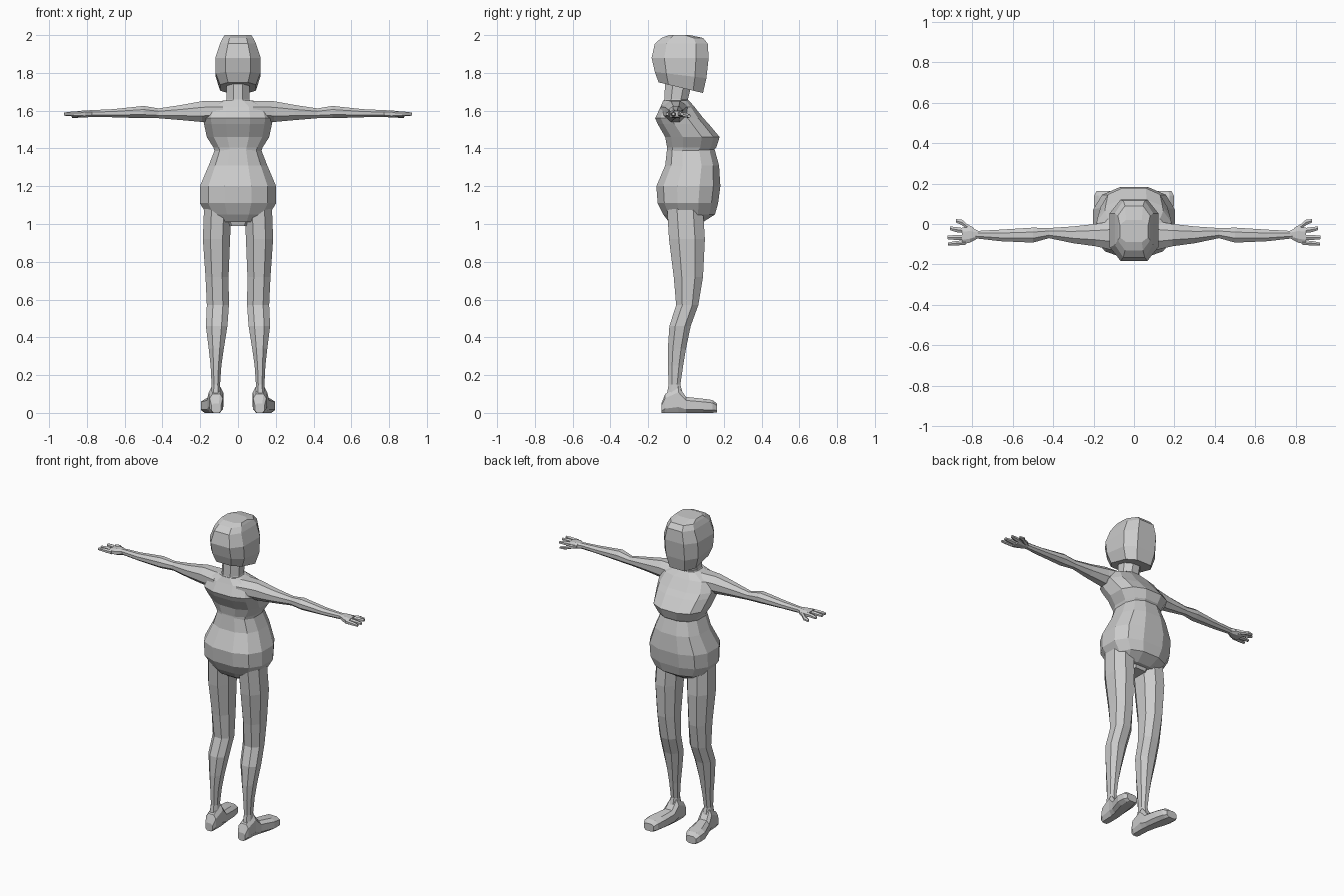
import bpy
import bmesh
import math

AXES = {"x": lambda t, u, v: (t, u, v),
        "y": lambda t, u, v: (u, t, v),
        "z": lambda t, u, v: (u, v, t)}


def loft(name, axis, rings, sides=8, power=2.0, mirror=False):
    """Skin faceted oval sections: (position, u min, u max, v min, v max, optional slope along v)."""
    shape = []
    for i in range(sides):
        a = 2 * math.pi * (i + 0.5) / sides
        shape.append([math.copysign(abs(f) ** (2 / power), f) for f in (math.cos(a), math.sin(a))])
    mu = max(s[0] for s in shape)
    mv = max(s[1] for s in shape)
    bm = bmesh.new()
    loops = []
    for t, u0, u1, v0, v1, *slope in rings:
        k = slope[0] if slope else 0
        loop = []
        for cu, cv in shape:
            u = (u0 + u1) / 2 + (u1 - u0) / 2 * cu / mu
            v = (v0 + v1) / 2 + (v1 - v0) / 2 * cv / mv
            loop.append(bm.verts.new(AXES[axis](t + k * v, u, v)))
        loops.append(loop)
    for a, b in zip(loops, loops[1:]):
        for i in range(sides):
            j = (i + 1) % sides
            bm.faces.new((a[i], a[j], b[j], b[i]))
    bm.faces.new(loops[0])
    bm.faces.new(loops[-1])
    bmesh.ops.recalc_face_normals(bm, faces=bm.faces)
    mesh = bpy.data.meshes.new(name)
    bm.to_mesh(mesh)
    bm.free()
    ob = bpy.data.objects.new(name, mesh)
    bpy.context.collection.objects.link(ob)
    if mirror:
        ob.modifiers.new("Mirror", "MIRROR")
    return ob


def sym(z, w, y0, y1, *slope):
    return (z, -w, w, y0, y1, *slope)


# Head with its cap of hair, lower edge sloping down to the chin
loft("head", "z", [
    sym(1.715, .095, -.145, .09, -.24),
    sym(1.785, .118, -.165, .108, -.12),
    sym(1.88, .12, -.182, .12),
    sym(1.955, .095, -.165, .115),
    sym(1.985, .08, -.13, .09),
    sym(2.0, .07, -.09, .02)], 8, 3.0)

# Neck
loft("neck", "z", [
    sym(1.60, .09, -.14, .04),
    sym(1.66, .06, -.115, .01),
    sym(1.76, .06, -.11, .035)], 8)

# Bodice, wide at the shoulders and jutting at the chest
loft("bodice", "z", [
    sym(1.38, .122, -.10, .135),
    sym(1.405, .13, -.10, .16),
    sym(1.46, .165, -.11, .178),
    sym(1.53, .18, -.15, .12),
    sym(1.56, .185, -.163, .092),
    sym(1.62, .165, -.135, .045),
    sym(1.655, .075, -.12, .015)], 12, 2.5)

# Skirt and belly
loft("skirt", "z", [
    sym(1.01, .13, -.09, .09),
    sym(1.05, .165, -.12, .153),
    sym(1.11, .202, -.15, .17),
    sym(1.20, .202, -.157, .182),
    sym(1.31, .155, -.11, .175),
    sym(1.40, .12, -.10, .15)], 12, 2.5)

# Crotch block between the legs
loft("pelvis", "z", [
    sym(.99, .06, -.06, .06),
    sym(1.06, .10, -.08, .08)], 8, 3.0)

# Legs
loft("leg", "z", [
    (.08, .09, .145, -.105, -.01),
    (.15, .095, .14, -.092, -.03),
    (.25, .088, .145, -.096, -.015),
    (.34, .075, .155, -.096, .0),
    (.46, .056, .17, -.088, .025),
    (.57, .048, .165, -.052, .065),
    (.72, .05, .172, -.065, .09),
    (.92, .042, .186, -.09, .1),
    (1.08, .035, .18, -.10, .09)], 8, 2.2, True)

# Feet, toes turned outwards
loft("foot", "y", [
    (-.13, .09, .14, .0, .05),
    (-.11, .08, .15, .0, .10),
    (-.04, .078, .155, .0, .14),
    (.0, .08, .165, .0, .085),
    (.09, .088, .197, .0, .075),
    (.14, .10, .197, .0, .068),
    (.163, .115, .185, .003, .05)], 8, 3.0, True)

# Arms
loft("arm", "x", [
    (.08, -.135, .02, 1.55, 1.65),
    (.19, -.11, .0, 1.54, 1.65),
    (.30, -.095, -.012, 1.55, 1.63),
    (.42, -.07, -.02, 1.56, 1.612),
    (.50, -.092, -.018, 1.56, 1.625),
    (.66, -.085, -.028, 1.565, 1.608),
    (.79, -.07, -.035, 1.568, 1.602)], 8, 2.0, True)

# Palm, thumb and fingers
loft("palm", "x", [
    (.77, -.07, -.034, 1.568, 1.602),
    (.81, -.092, -.015, 1.563, 1.602),
    (.85, -.10, -.018, 1.566, 1.597)], 8, 2.5, True)
loft("thumb", "x", [
    (.79, -.05, -.02, 1.57, 1.598),
    (.825, -.025, .0, 1.565, 1.59),
    (.85, -.006, .022, 1.562, 1.585),
    (.88, .008, .024, 1.562, 1.578)], 6, 2.0, True)
for y0, y1, d0, d1, tip in [(-.046, -.022, .012, .014, .91),
                            (-.079, -.054, 0, 0, .922),
                            (-.102, -.080, -.009, -.008, .92)]:
    loft("finger", "x", [
        (.83, y0, y1, 1.567, 1.596),
        (.88, y0 + d0 / 2, y1 + d1 / 2, 1.57, 1.595),
        (tip, y0 + d0 + .004, y1 + d1 - .004, 1.574, 1.59)], 6, 2.0, True)
